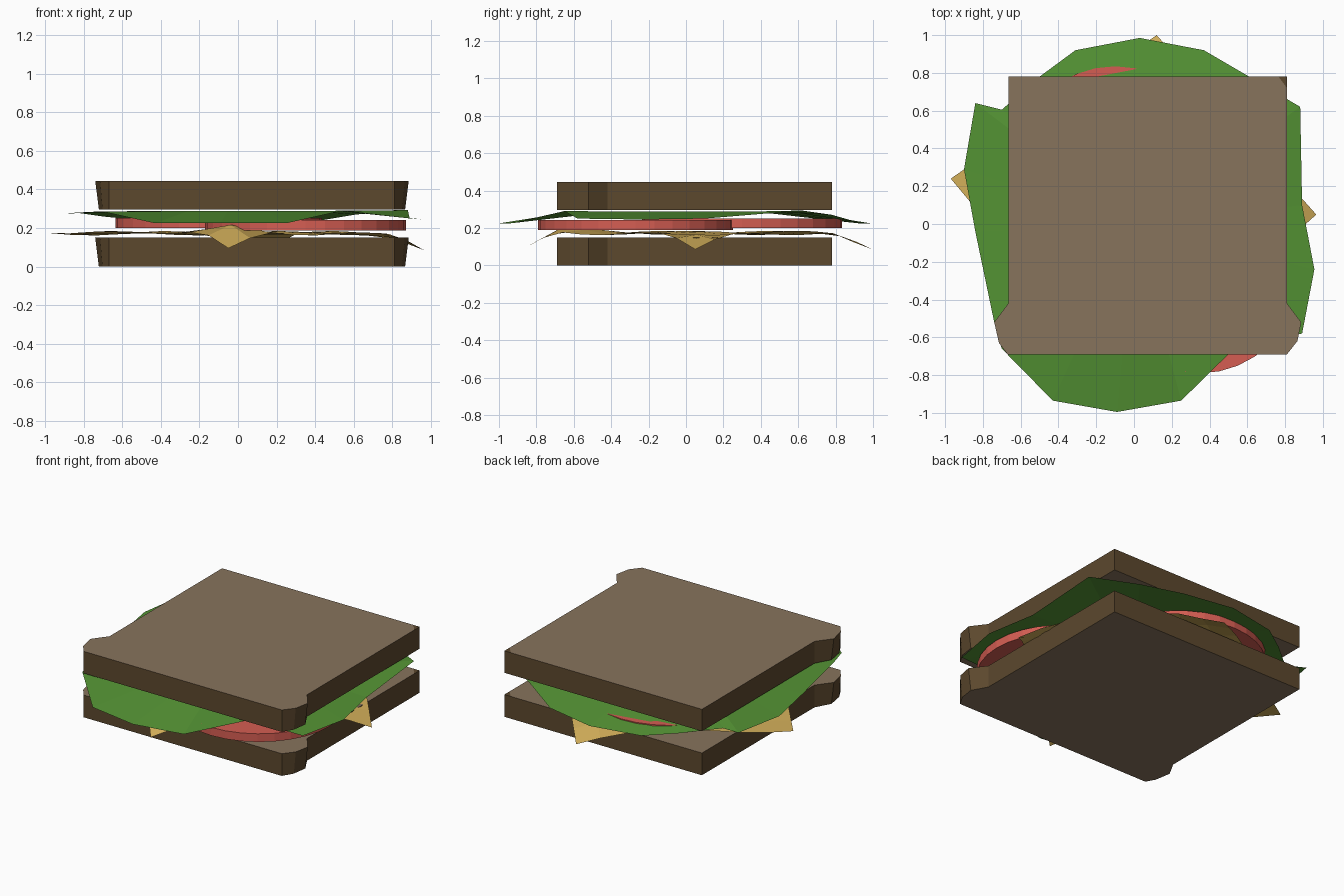
import bpy, bmesh, math
from mathutils import Vector

if "Cube" in bpy.data.objects:
    bpy.data.objects.remove(bpy.data.objects["Cube"])


def material(name, rgb):
    m = bpy.data.materials.new(name)
    m.diffuse_color = (*rgb, 1)
    m.use_nodes = True
    m.node_tree.nodes["Principled BSDF"].inputs["Base Color"].default_value = m.diffuse_color
    return m


CRUMB = material("bread crumb", (0.245, 0.172, 0.108))
CRUST = material("bread crust", (0.107, 0.065, 0.027))
TOMATO = material("tomato red", (0.66, 0.11, 0.085))
LETTUCE = material("lettuce green", (0.088, 0.29, 0.034))
CHEESE = material("cheese yellow", (0.64, 0.42, 0.1))


def finish(name, bm, mats):
    me = bpy.data.meshes.new(name)
    bm.to_mesh(me)
    bm.free()
    for m in mats:
        me.materials.append(m)
    ob = bpy.data.objects.new(name, me)
    bpy.context.collection.objects.link(ob)
    return ob


# Bread slice: square loaf outline with a bulge on both sides of the front
OUTLINE = [(0.81, 0.78), (0.765, 0.78), (-0.665, 0.78), (-0.665, -0.42),
           (-0.74, -0.52), (-0.715, -0.63), (-0.67, -0.69), (0.81, -0.69),
           (0.865, -0.62), (0.885, -0.52), (0.81, -0.42), (0.81, 0.72)]


def bread(name, z0, z1):
    bm = bmesh.new()

    def ring(z, bulge):
        pts = []
        for x, y in OUTLINE:
            inner = min(max(x, -0.665), 0.81)
            pts.append(bm.verts.new((inner + (x - inner) * bulge, y, z)))
        return pts
    lo, hi = ring(z0, 0.75), ring(z1, 1.0)
    n = len(OUTLINE)
    for i in range(n):
        j = (i + 1) % n
        bm.faces.new((lo[i], lo[j], hi[j], hi[i])).material_index = 1
    bm.faces.new(hi[1:])
    bm.faces.new((hi[-1], hi[0], hi[1])).material_index = 1  # crust corner
    bm.faces.new(lo[::-1])
    finish(name, bm, [CRUMB, CRUST])


bread("bottom_bread", 0.0, 0.15)
bread("top_bread", 0.297, 0.445)


# Tomato slices: two overlapping discs
def tomato(name, x, y, r, z0, z1):
    bm = bmesh.new()
    bmesh.ops.create_cone(bm, cap_ends=True, segments=32, radius1=r,
                          radius2=r, depth=z1 - z0)
    bmesh.ops.translate(bm, verts=bm.verts, vec=(x, y, (z0 + z1) / 2))
    finish(name, bm, [TOMATO])


tomato("back_tomato_slice", -0.10, 0.30, 0.535, 0.200, 0.251)
tomato("front_tomato_slice", 0.35, -0.27, 0.52, 0.188, 0.243)

# Lettuce: thin leaf, raised in the middle, drooping at the rim
RIM = [(0.03, 0.985, 0.225), (-0.31, 0.92, 0.225), (-0.5, 0.78, 0.24),
       (-0.70, 0.605, 0.26), (-0.84, 0.64, 0.28), (-0.90, 0.29, 0.275),
       (-0.84, -0.04, 0.28), (-0.74, -0.52, 0.285), (-0.70, -0.66, 0.285),
       (-0.43, -0.935, 0.225), (-0.09, -0.995, 0.225), (0.25, -0.935, 0.225),
       (0.54, -0.65, 0.29), (0.89, -0.58, 0.25), (0.955, -0.24, 0.245),
       (0.89, 0.1, 0.25), (0.88, 0.62, 0.293), (0.61, 0.78, 0.27),
       (0.37, 0.92, 0.23)]
bm = bmesh.new()
outer = [bm.verts.new(p) for p in RIM]
inner = [bm.verts.new((x * 0.6, y * 0.6, 0.288)) for x, y, z in RIM]
for i in range(len(RIM)):
    j = (i + 1) % len(RIM)
    bm.faces.new((outer[i], outer[j], inner[j], inner[i]))
bm.faces.new(inner)
finish("lettuce_leaf", bm, [LETTUCE])

# Cheese: wavy square turned 45 degrees, corners hanging over the bread
LEFT, BACK = Vector((-0.97, 0.24)), Vector((0.12, 1.0))
RIGHT, FRONT = Vector((0.965, 0.05)), Vector((-0.05, -0.86))
N = 9
bm = bmesh.new()
grid = []
for i in range(N + 1):
    row = []
    for j in range(N + 1):
        u, v = i / N, j / N
        p = LEFT.lerp(BACK, u).lerp(FRONT.lerp(RIGHT, u), v)
        x, y = p
        z = 0.173 + 0.012 * math.sin(7 * x + 2 * y) * math.cos(6 * y - x)
        z += 0.035 * math.exp(-((x + 0.05) ** 2 + (y + 0.62) ** 2) / 0.02)
        z -= 0.42 * max(0, y - 0.78, -0.68 - y) + 0.6 * max(0, x - 0.81)
        row.append(bm.verts.new((x, y, z)))
    grid.append(row)
for i in range(N):
    for j in range(N):
        bm.faces.new((grid[i][j], grid[i][j + 1],
                      grid[i + 1][j + 1], grid[i + 1][j]))
bmesh.ops.recalc_face_normals(bm, faces=bm.faces)
finish("cheese_slice", bm, [CHEESE])
